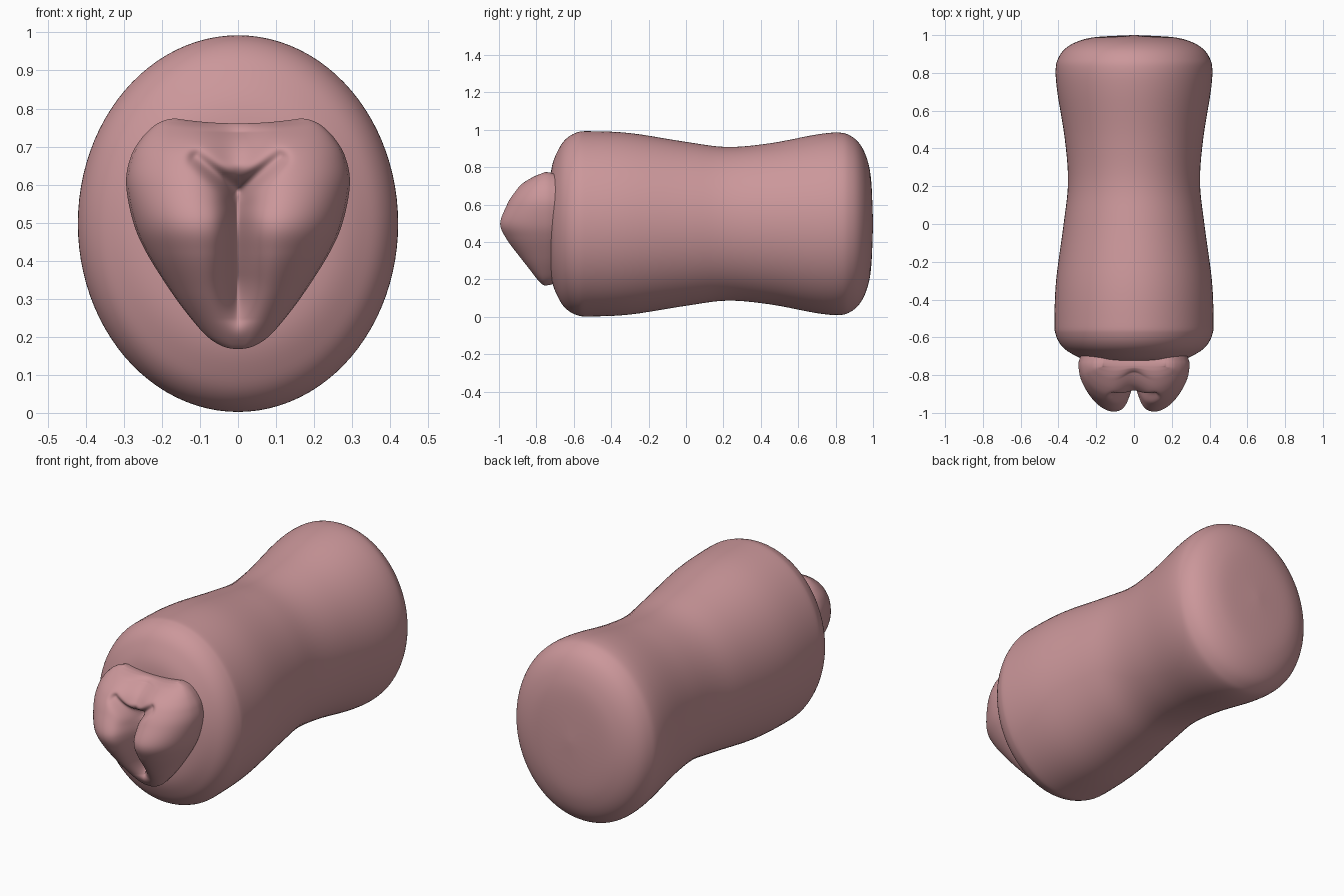
import bpy, math
from mathutils import Vector

cube = bpy.data.objects.get("Cube")
if cube:
    bpy.data.objects.remove(cube, do_unlink=True)

mat = bpy.data.materials.new("soft pink")
mat.use_nodes = True
colour = (0.60, 0.31, 0.325, 1)
mat.diffuse_color = colour
bsdf = mat.node_tree.nodes["Principled BSDF"]
bsdf.inputs["Base Color"].default_value = colour
bsdf.inputs["Roughness"].default_value = 0.6

MID_Z = 0.4975


def spline(points, steps):
    """Smooth curve through all the points."""
    p = [Vector(q) for q in points]
    p = [p[0]] + p + [p[-1]]
    out = []
    for a, b, c, d in zip(p, p[1:], p[2:], p[3:]):
        for i in range(steps):
            t = i / steps
            out.append(b + (c - a) * (t / 2) + (2 * a - 5 * b + 4 * c - d) * (t * t / 2)
                       + (3 * b - a - 3 * c + d) * (t ** 3 / 2))
    return out + [p[-1]]


def make(name, verts, faces):
    mesh = bpy.data.meshes.new(name)
    mesh.from_pydata(verts, [], faces)
    mesh.materials.append(mat)
    mesh.shade_smooth()
    obj = bpy.data.objects.new(name, mesh)
    bpy.context.collection.objects.link(obj)
    return obj


# Waisted oval body: position along y and relative radius
profile = [(-0.73, 0.02), (-0.728, 0.35), (-0.717, 0.62), (-0.68, 0.81), (-0.64, 0.92),
           (-0.585, 0.985), (-0.52, 1), (-0.3, 0.98), (0, 0.885), (0.22, 0.83),
           (0.45, 0.87), (0.7, 0.965), (0.82, 0.985), (0.88, 0.95), (0.93, 0.86),
           (0.968, 0.7), (0.99, 0.47), (1, 0.02)]
SIDES = 96
verts, faces = [], []
rings = spline(profile, 5)
for y, r in rings:
    for k in range(SIDES):
        a = math.tau * k / SIDES
        verts.append((0.421 * r * math.cos(a), y, MID_Z + 0.495 * r * math.sin(a)))
for i in range(len(rings) - 1):
    for k in range(SIDES):
        n = (k + 1) % SIDES
        a, b = i * SIDES, (i + 1) * SIDES
        faces.append((a + k, a + n, b + n, b + k))
faces.append(tuple(reversed(range(SIDES))))
faces.append(tuple(range(len(verts) - SIDES, len(verts))))
make("body", verts, faces)


# Heart-shaped front mound: height, half width and bulge of each row
def ramp(v, lo, hi):
    t = min(1, max(0, (v - lo) / (hi - lo)))
    return t * t * (3 - 2 * t)


def carve(x, z):
    """Depth of the centre slit and the two slanting creases."""
    x = abs(x)
    span = ramp(z, 0.19, 0.36) * (1 - ramp(z, 0.54, 0.66))
    slit = 0.15 * span * math.exp(-(x / 0.035) ** 1.4)
    dip = 0.05 * ramp(z, 0.5, 0.64) * math.exp(-(x / 0.07) ** 2)
    start, end = Vector((0.005, 0.585)), Vector((0.11, 0.67))
    line = end - start
    t = min(1, max(0, (Vector((x, z)) - start).dot(line) / line.length_squared))
    gap = (Vector((x, z)) - start - line * t).length
    crease = 0.06 * (1 - 0.6 * t) * math.exp(-(gap / 0.02) ** 2)
    return slit + dip + crease


rows = spline([(0.168, 0.01, 0), (0.175, 0.04, 0.015), (0.2, 0.08, 0.04), (0.25, 0.125, 0.085),
               (0.32, 0.177, 0.14), (0.42, 0.24, 0.21), (0.5, 0.275, 0.24), (0.6, 0.294, 0.205),
               (0.67, 0.283, 0.165), (0.72, 0.255, 0.12), (0.755, 0.22, 0.07),
               (0.77, 0.19, 0.03), (0.774, 0.165, 0)], 12)
COLS = 120
verts, faces = [], []
for z, w, bulge in rows:
    for k in range(COLS + 1):
        s = 2 * k / COLS - 1
        u = 0.6 * math.sin(s * math.pi / 2) + 0.4 * s ** 3
        side = max(0, abs(u) - 0.35) / 0.65
        dome = max(0, 1 - side * side) ** 0.55
        x = u * w
        depth = bulge * dome - carve(x, z) * min(1, bulge / 0.08) * dome
        drop = 0.013 * (1 - u * u) * ramp(z, 0.68, 0.775)
        verts.append((x, -0.755 - depth, z - drop))
W = COLS + 1
for i in range(len(rows) - 1):
    for k in range(COLS):
        a = i * W + k
        faces.append((a, a + 1, a + W + 1, a + W))

# Rim wall running back into the body
last = len(rows) - 1
rim = list(range(W)) + [i * W + COLS for i in range(1, last)]
rim += [last * W + k for k in reversed(range(W))] + [i * W for i in reversed(range(1, last))]
previous = rim
for y, scale in ((-0.73, 0.995), (-0.70, 0.965), (-0.64, 0.93)):
    ring = []
    for v in rim:
        x, _, z = verts[v]
        ring.append(len(verts))
        verts.append((x * scale, y, 0.5 + (z - 0.5) * scale))
    for k in range(len(rim)):
        n = (k + 1) % len(rim)
        faces.append((previous[n], previous[k], ring[k], ring[n]))
    previous = ring
make("front_mound", verts, faces)
